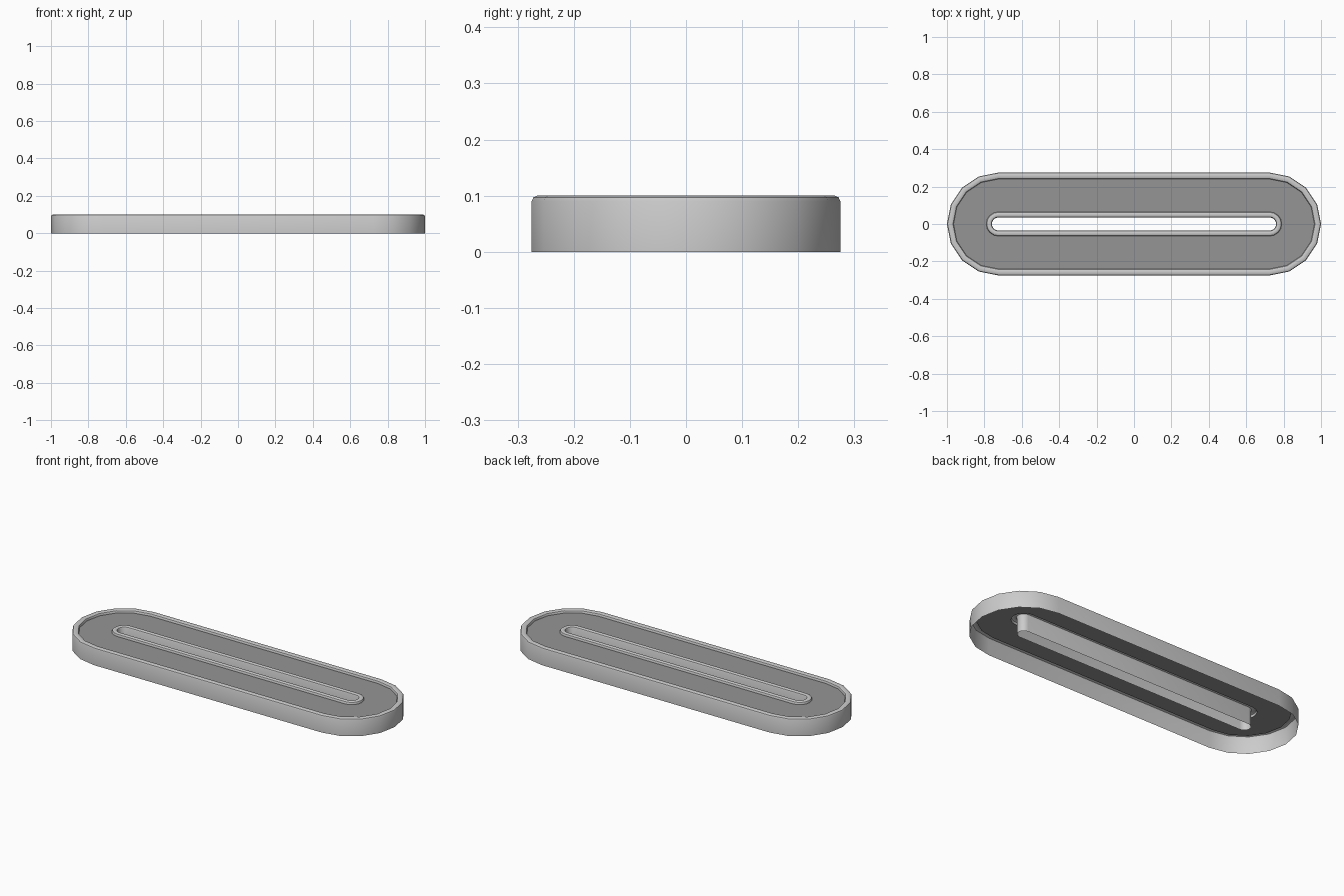
import bpy, bmesh
from math import pi, cos, sin

if "Cube" in bpy.data.objects:
    bpy.data.objects.remove(bpy.data.objects["Cube"])

HALF = 0.725  # half length of the straight sides


def ring(bm, r, z, seg=8):
    """One stadium-shaped loop of radius r at height z."""
    pts = []
    for cx, start in ((HALF, -pi / 2), (-HALF, pi / 2)):
        for i in range(seg + 1):
            a = start + pi * i / seg
            pts.append(bm.verts.new((cx + r * cos(a), r * sin(a), z)))
    return pts


def stadium_shell(name, profile, colour=None):
    """Sweep an open (radius, height) profile around the stadium."""
    bm = bmesh.new()
    rings = [ring(bm, r, z) for r, z in profile]
    for a, b in zip(rings, rings[1:]):
        n = len(a)
        for i in range(n):
            j = (i + 1) % n
            bm.faces.new((a[i], a[j], b[j], b[i]))
    me = bpy.data.meshes.new(name)
    bm.to_mesh(me)
    bm.free()
    ob = bpy.data.objects.new(name, me)
    bpy.context.collection.objects.link(ob)
    if colour:
        mat = bpy.data.materials.new(name + "_dark")
        mat.diffuse_color = colour
        mat.use_nodes = True
        mat.node_tree.nodes["Principled BSDF"].inputs["Base Color"].default_value = mat.diffuse_color
        me.materials.append(mat)
    bpy.context.view_layer.objects.active = ob
    ob.select_set(True)
    bpy.ops.object.shade_smooth_by_angle(angle=0.6)
    ob.select_set(False)
    return ob


PLATE = 0.085

# outer skirt with rounded lip
stadium_shell("outer_rim", [
    (0.275, 0), (0.275, 0.09), (0.272, 0.097), (0.265, 0.1),
    (0.25, 0.1), (0.243, 0.097), (0.24, 0.09), (0.24, PLATE)])

# recessed dark plate
stadium_shell("plate", [(0.24, PLATE), (0.065, PLATE)], (0.3, 0.3, 0.3, 1))

# slot lip with a wall hanging down to the base
stadium_shell("slot_rim", [
    (0.065, PLATE), (0.065, 0.09), (0.062, 0.097), (0.055, 0.1),
    (0.045, 0.1), (0.038, 0.097), (0.035, 0.09), (0.035, 0)])
